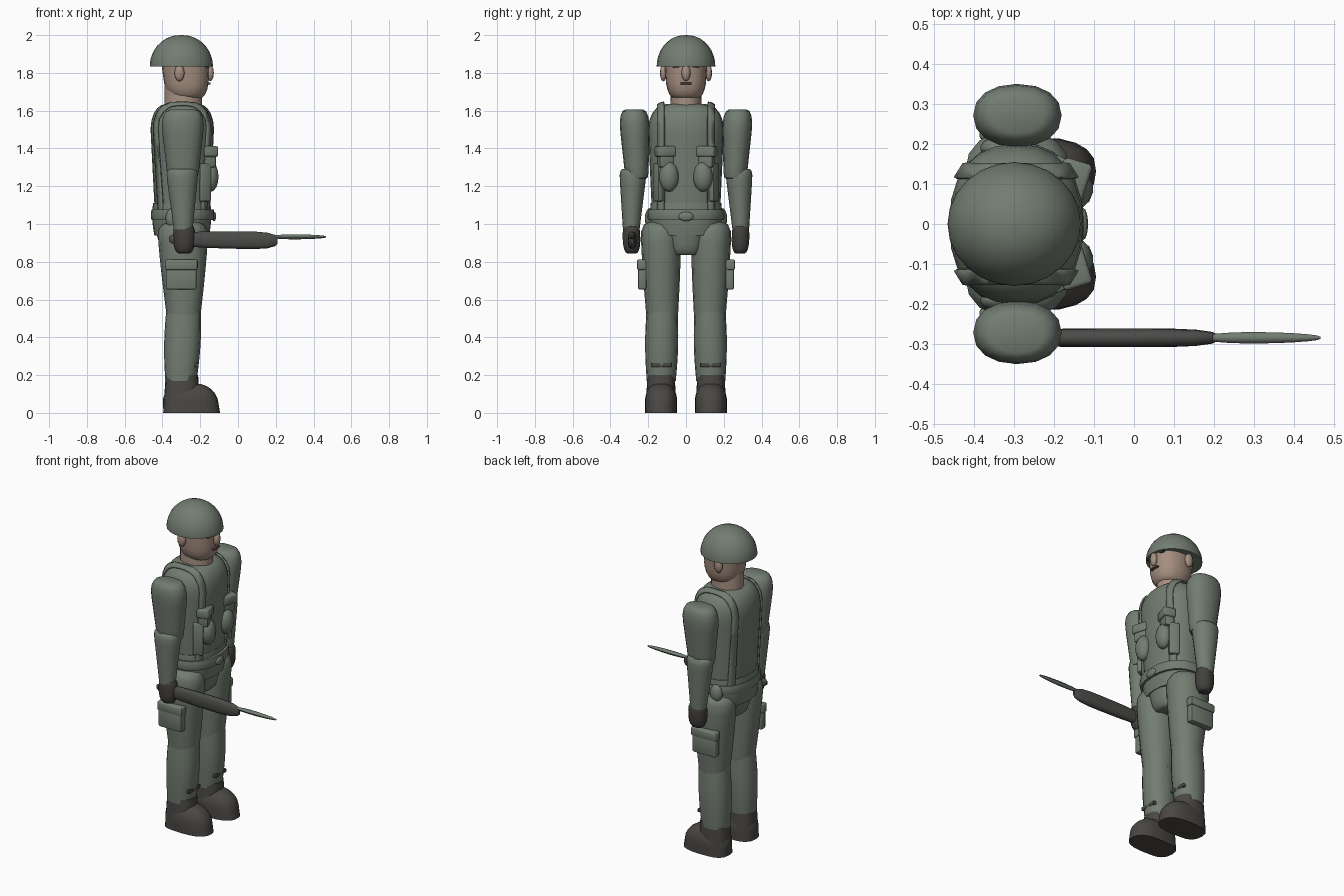
import bpy, bmesh, math
from mathutils import Matrix, Vector

old = bpy.data.objects.get("Cube")
if old:
    bpy.data.objects.remove(old, do_unlink=True)


def material(name, *colour):
    mat = bpy.data.materials.new(name)
    mat.use_nodes = True
    mat.diffuse_color = (*colour, 1)
    mat.node_tree.nodes["Principled BSDF"].inputs["Base Color"].default_value = (*colour, 1)
    return mat


GREEN = material("uniform green", .17, .205, .165)
SKIN = material("skin", .38, .275, .215)
DARK = material("boot brown", .068, .063, .056)
GLOVE = material("glove dark", .055, .052, .048)
METAL = material("weapon grey", .07, .07, .067)
LIP = material("lip brown", .12, .06, .045)


def finish(name, bm, mat, angle=45):
    """Turn a bmesh into a smooth-shaded object that keeps its hard edges."""
    bmesh.ops.recalc_face_normals(bm, faces=bm.faces[:])
    mesh = bpy.data.meshes.new(name)
    bm.to_mesh(mesh)
    bm.free()
    mesh.materials.append(mat)
    mesh.shade_smooth()
    mesh.set_sharp_from_angle(angle=math.radians(angle))
    obj = bpy.data.objects.new(name, mesh)
    bpy.context.scene.collection.objects.link(obj)
    return obj


def rounding(distance, reach, flat):
    """Scale of a ring near an end: a quarter ellipse that stops at a flat cap."""
    if distance >= reach:
        return 1
    u = distance / reach
    return flat + (1 - flat) * math.sqrt(1 - (1 - u) ** 2)


def limb_mesh(low, high, low_size, high_size, bulge=0, round_low=0, round_high=0,
              flat=.5, power=2, sides=16, steps=10):
    """Tapered tube with oval rings, an optional bulge and rounded ends."""
    low, high = Vector(low), Vector(high)
    low_size, high_size = Vector(low_size), Vector(high_size)
    along = high - low
    lengthwise = abs(along.x) > abs(along.z)
    bm = bmesh.new()
    rings = []
    for step in range(steps + 1):
        t = (1 - math.cos(math.pi * step / steps)) / 2
        size = low_size.lerp(high_size, t) * (1 + bulge * math.sin(math.pi * t))
        size *= rounding(t, round_low, flat) * rounding(1 - t, round_high, flat)
        ring = []
        for i in range(sides):
            c, s = math.cos(math.tau * i / sides), math.sin(math.tau * i / sides)
            a = size.x * math.copysign(abs(c) ** (2 / power), c)
            b = size.y * math.copysign(abs(s) ** (2 / power), s)
            offset = Vector((0, a, b)) if lengthwise else Vector((a, b, 0))
            ring.append(bm.verts.new(low + along * t + offset))
        rings.append(ring)
    for lower, upper in zip(rings, rings[1:]):
        for i in range(sides):
            j = (i + 1) % sides
            bm.faces.new((lower[i], lower[j], upper[j], upper[i]))
    bm.faces.new(rings[0])
    bm.faces.new(rings[-1])
    return bm


def limb(name, mat, *ends, **shape):
    return finish(name, limb_mesh(*ends, **shape), mat)


def ball(name, mat, centre, radii, sides=14):
    bm = bmesh.new()
    bmesh.ops.create_uvsphere(bm, u_segments=sides, v_segments=sides // 2 + 1, radius=1,
                              matrix=Matrix.Translation(centre) @ Matrix.Diagonal((*radii, 1)))
    return finish(name, bm, mat, angle=60)


def box(name, mat, centre, size, bevel=.01, turn=0):
    bm = bmesh.new()
    bmesh.ops.create_cube(bm, size=1, matrix=Matrix.Translation(centre)
                          @ Matrix.Rotation(turn, 4, "Z") @ Matrix.Diagonal((*size, 1)))
    if bevel:
        bmesh.ops.bevel(bm, geom=bm.edges[:], offset=bevel, segments=2, affect="EDGES", profile=.5)
    return finish(name, bm, mat)


# Head and helmet
limb("neck", SKIN, (-.29, 0, 1.58), (-.29, 0, 1.73), (.1, .085), (.1, .08))
limb("head", SKIN, (-.27, 0, 1.665), (-.28, 0, 1.88), (.11, .1), (.13, .115),
     round_low=.4, flat=.6, power=2.3, sides=20)
limb("helmet", GREEN, (-.3, 0, 1.835), (-.3, 0, 2), (.167, .155), (.167, .155),
     round_high=1, flat=.05, sides=24)
ball("nose", SKIN, (-.147, 0, 1.8), (.02, .024, .044), sides=10)
box("lips", LIP, (-.16, 0, 1.744), (.03, .06, .01), bevel=.003)

# Torso, belt and pelvis
torso_shape = dict(round_high=.25, power=2.3, sides=24, steps=16)
limb("torso", GREEN, (-.295, 0, 1.05), (-.295, 0, 1.635), (.145, .18), (.175, .207), **torso_shape)
limb("hips", GREEN, (-.298, 0, .94), (-.298, 0, 1.11), (.145, .175), (.152, .187),
     bulge=.05, power=2.3, sides=24)
limb("belt", GREEN, (-.293, 0, 1.02), (-.293, 0, 1.077), (.165, .2), (.165, .2),
     bulge=.02, power=2.3, sides=24)
limb("pelvis", GREEN, (-.29, 0, .835), (-.296, 0, 1.01), (.11, .085), (.153, .12),
     round_low=.3, flat=.8, power=2.8, sides=20)
ball("belt_buckle", GREEN, (-.127, 0, 1.04), (.012, .04, .025))


def shoulder_strap(name, side):
    """A band sliced out of a slightly larger torso shell."""
    bm = limb_mesh((-.295, 0, 1.05), (-.295, 0, 1.645), (.151, .186), (.181, .213), **torso_shape)
    for edge, outward in ((.115, -side), (.15, side)):
        bmesh.ops.bisect_plane(bm, geom=bm.verts[:] + bm.edges[:] + bm.faces[:],
                               plane_co=(0, side * edge, 0), plane_no=(0, outward, 0), clear_outer=True)
    thickness = finish(name, bm, GREEN).modifiers.new("thickness", "SOLIDIFY")
    thickness.thickness = .01
    thickness.offset = 0


for label, s in (("left_", 1), ("right_", -1)):
    # Face details
    ball(label + "ear", SKIN, (-.31, s * .12, 1.8), (.028, .018, .045), sides=10)
    box(label + "eye", DARK, (-.165, s * .05, 1.83), (.016, .04, .008), bevel=0)

    # Chest webbing
    shoulder_strap(label + "shoulder_strap", s)
    box(label + "chest_pouch", GREEN, (-.155, s * .11, 1.345), (.06, .08, .09), turn=-s * .3)
    box(label + "chest_pouch_flap", GREEN, (-.153, s * .11, 1.384), (.075, .1, .056), turn=-s * .3)
    ball(label + "canteen", GREEN, (-.145, s * .09, 1.25), (.043, .052, .08))
    box(label + "magazine_strip", GREEN, (-.175, s * .147, 1.22), (.06, .03, .2), bevel=.006, turn=-s * .5)
    ball(label + "hip_pouch", GREEN, (-.345, s * .19, 1.03), (.04, .028, .055))

    # Arm
    limb(label + "upper_arm", GREEN, (-.292, s * .26, 1.235), (-.292, s * .275, 1.606),
         (.08, .06), (.122, .086), round_low=.05, round_high=.3, flat=.55, power=2.2)
    limb(label + "forearm", GREEN, (-.29, s * .29, .97), (-.296, s * .28, 1.29),
         (.05, .044), (.087, .074), round_high=.15, flat=.8)
    limb(label + "glove", GLOVE, (-.285, s * .287, .845), (-.285, s * .29, 1),
         (.058, .05), (.058, .048), round_low=.5, round_high=.3, sides=10)

    # Leg
    limb(label + "thigh", GREEN, (-.288, s * .126, .5), (-.292, s * .134, 1.01),
         (.088, .083), (.138, .108), bulge=.04, round_high=.15, flat=.6, power=2.2)
    limb(label + "shin", GREEN, (-.302, s * .131, .17), (-.288, s * .127, .54),
         (.083, .077), (.092, .082), bulge=.1, power=2.2)
    box(label + "shin_band", DARK, (-.225, s * .13, .254), (.032, .11, .022), bevel=.004)
    limb(label + "boot_shaft", DARK, (-.298, s * .132, 0), (-.297, s * .132, .2),
         (.098, .083), (.086, .072), power=2.5)
    limb(label + "boot_foot", DARK, (-.245, s * .132, 0), (-.26, s * .132, .155),
         (.15, .085), (.14, .085), round_high=.6, flat=.3, power=2.5, sides=20)

    # Thigh pocket with flap
    box(label + "thigh_pocket", GREEN, (-.3, s * .232, .72), (.162, .044, .135))
    box(label + "pocket_flap", GREEN, (-.3, s * .235, .784), (.174, .05, .056))

# Rifle with bayonet, held in the right hand
limb("rifle", METAL, (-.365, -.285, .92), (.21, -.285, .912), (.02, .036), (.022, .045),
     bulge=.12, round_low=.3, round_high=.2, flat=.35, power=2.6, sides=12)
limb("bayonet", GREEN, (.17, -.285, .932), (.467, -.285, .932), (.013, .012), (.013, .012),
     bulge=.1, round_low=.4, round_high=.6, flat=.2, sides=8)
